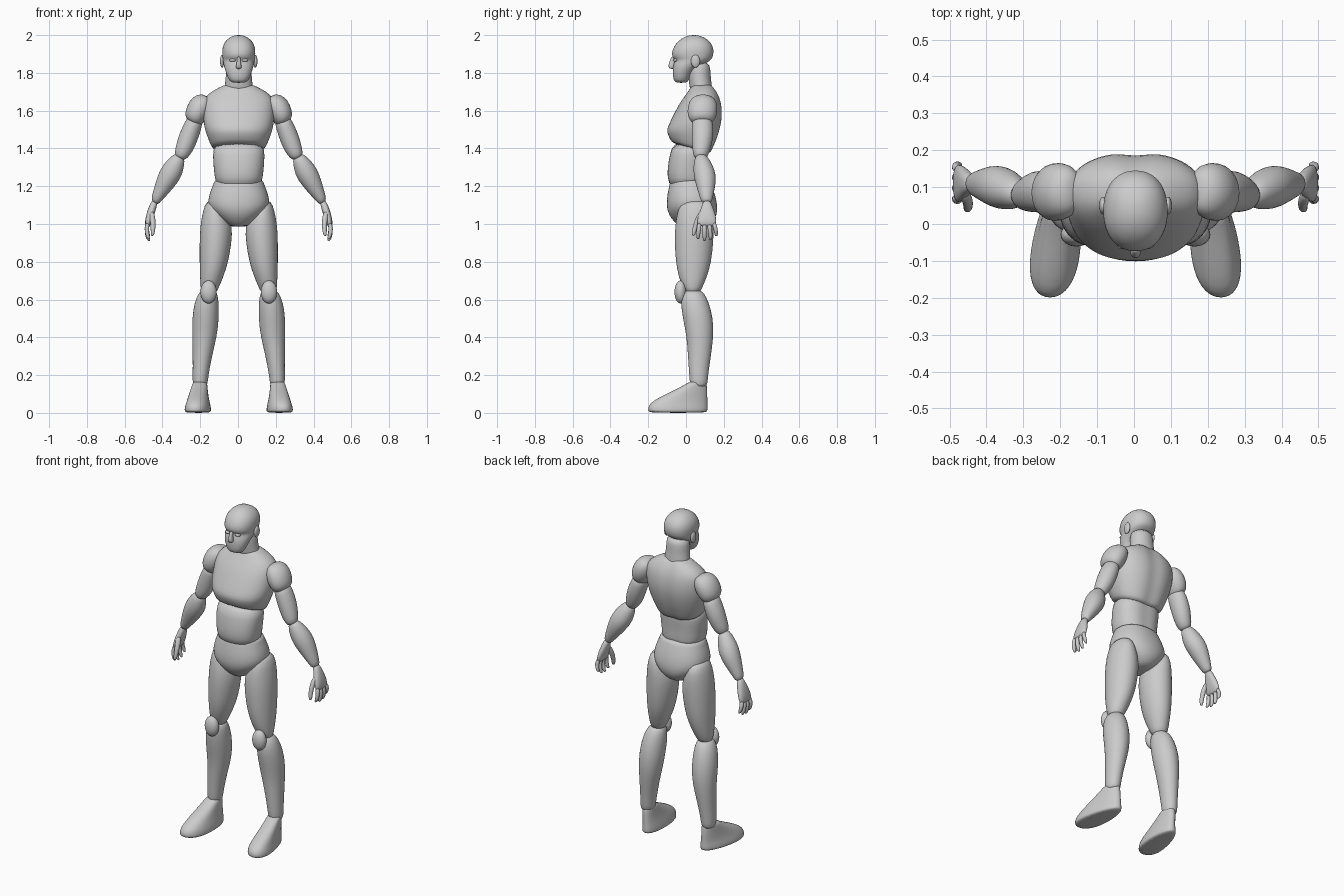
import bpy, bmesh, math

CX = 0.004  # symmetry plane of the figure


def loft(name, rings, angle=0, power=2, mirror=False, n=24, egg=0, shear=0, groove=0):
    """Skin rings (x, y, z, rx, ry[, tilt]); angle turns the rings about y."""
    bm = bmesh.new()
    ca, sa = math.cos(math.radians(angle)), math.sin(math.radians(angle))
    loops = []
    for x, y, z, rx, ry, *rest in rings:
        tilt = rest[0] if rest else 0
        loop = []
        for i in range(n):
            t = math.tau * i / n
            c, s = math.cos(t), math.sin(t)
            c = math.copysign(abs(c) ** (2 / power), c)
            s = math.copysign(abs(s) ** (2 / power), s)
            u = rx * c * (1 - egg * s)
            v = ry * s
            if s > 0:
                v -= groove * math.exp(-(u / 0.03) ** 2)
            loop.append(bm.verts.new((x + u * ca - shear * v, y + v, z + u * sa + tilt * s)))
        loops.append(loop)
    for a, b in zip(loops, loops[1:]):
        for i in range(n):
            j = (i + 1) % n
            bm.faces.new((a[i], a[j], b[j], b[i]))
    bm.faces.new(loops[0])
    bm.faces.new(loops[-1])
    return finish(name, bm, mirror, True)


def ball(name, centre, radii, mirror=False):
    bm = bmesh.new()
    bmesh.ops.create_uvsphere(bm, u_segments=24, v_segments=14, radius=1)
    bmesh.ops.scale(bm, vec=radii, verts=bm.verts)
    bmesh.ops.translate(bm, vec=centre, verts=bm.verts)
    return finish(name, bm, mirror, False)


def finish(name, bm, mirror, subdivide):
    bmesh.ops.recalc_face_normals(bm, faces=bm.faces)
    me = bpy.data.meshes.new(name)
    bm.to_mesh(me)
    bm.free()
    for p in me.polygons:
        p.use_smooth = True
    ob = bpy.data.objects.new(name, me)
    bpy.context.collection.objects.link(ob)
    ob.location.x = CX
    if mirror:
        ob.modifiers.new("Mirror", 'MIRROR').use_mirror_merge = False
    if subdivide:
        sub = ob.modifiers.new("Smooth", 'SUBSURF')
        sub.levels = sub.render_levels = 1
    return ob


def body(rows):
    """Central rings given as (z, front y, back y, half width[, tilt])."""
    return [(0, (r[1] + r[2]) / 2, r[0], r[3], (r[2] - r[1]) / 2, *r[4:]) for r in rows]


# Head and neck
loft("head", body([
    (1.747, -.052, .0, .035), (1.76, -.067, .018, .052), (1.80, -.071, .03, .068),
    (1.835, -.069, .07, .079), (1.855, -.063, .115, .083), (1.872, -.058, .135, .085),
    (1.885, -.077, .143, .087), (1.92, -.074, .149, .09), (1.955, -.055, .137, .081),
    (1.98, -.028, .112, .06), (1.995, .002, .08, .034), (2.0, .03, .055, .012)]), power=2.2)
loft("neck", body([
    (1.69, .02, .145, .085), (1.73, .02, .137, .074), (1.78, .01, .131, .069),
    (1.82, .01, .13, .068), (1.86, .02, .12, .06)]))
loft("nose", [(0, -.068, 1.888, .009, .01), (0, -.073, 1.86, .01, .015),
              (0, -.077, 1.835, .016, .019), (0, -.073, 1.82, .014, .014)], n=12)
ball("eye", (.033, -.056, 1.867), (.017, .012, .008), True)
ball("ear", (.088, .05, 1.862), (.011, .024, .034), True)

# Torso
loft("chest", body([
    (1.395, -.07, .13, .137, -.03), (1.415, -.083, .14, .146, -.03), (1.465, -.102, .167, .168, -.02),
    (1.51, -.1, .187, .183), (1.57, -.07, .197, .19), (1.63, -.04, .193, .19),
    (1.67, -.012, .182, .18), (1.70, .01, .167, .148), (1.725, .025, .15, .1),
    (1.74, .035, .135, .07)]), power=2.3, n=32, groove=.012)
loft("abdomen", body([
    (1.18, -.085, .115, .118), (1.25, -.1, .115, .128), (1.30, -.098, .115, .134),
    (1.36, -.088, .12, .138), (1.44, -.07, .125, .136)]), power=2.3, groove=.008)
loft("pelvis", body([
    (.985, -.03, .10, .04), (1.0, -.05, .13, .07), (1.03, -.08, .157, .108),
    (1.065, -.098, .167, .145), (1.10, -.104, .167, .166), (1.15, -.101, .157, .16),
    (1.20, -.09, .138, .14), (1.225, -.085, .127, .131), (1.235, -.075, .12, .122)]), power=2.2)

# Legs
loft("thigh", [
    (.13, .05, 1.13, .04, .07), (.128, .05, 1.07, .062, .095), (.118, .045, .99, .087, .104),
    (.123, .042, .90, .085, .103), (.131, .04, .80, .077, .095), (.143, .036, .72, .062, .076),
    (.155, .035, .66, .048, .05), (.157, .035, .63, .035, .035)], mirror=True)
ball("knee", (.16, -.029, .64), (.043, .032, .061), True)
loft("shin", [
    (.16, .037, .652, .03, .035), (.163, .038, .635, .05, .058), (.17, .045, .59, .064, .075),
    (.176, .064, .50, .072, .081), (.181, .075, .40, .065, .071), (.193, .071, .30, .051, .061),
    (.202, .067, .20, .042, .05), (.205, .067, .15, .04, .047), (.205, .067, .135, .03, .035)],
    mirror=True)
loft("foot", [
    (.213, -.043, .0, .06, .147), (.213, -.043, .008, .066, .157), (.213, -.043, .025, .066, .159),
    (.212, -.04, .05, .06, .154), (.211, -.017, .08, .052, .131), (.208, .025, .12, .044, .088),
    (.205, .053, .15, .039, .057), (.205, .062, .168, .034, .043)],
    mirror=True, egg=.2, shear=.12, power=2.2)

# Arms
loft("shoulder", [
    (.165, .09, 1.675, .02, .035), (.18, .09, 1.66, .05, .066), (.205, .088, 1.62, .066, .081),
    (.23, .085, 1.575, .06, .078), (.243, .085, 1.548, .05, .062), (.248, .085, 1.535, .03, .04)],
    angle=33, mirror=True)
loft("upper_arm", [
    (.225, .085, 1.565, .04, .05), (.243, .088, 1.52, .048, .058), (.268, .088, 1.455, .052, .057),
    (.288, .082, 1.40, .047, .049), (.307, .078, 1.36, .037, .039), (.312, .077, 1.345, .02, .022)],
    angle=22, mirror=True)
loft("forearm", [
    (.308, .08, 1.365, .025, .025), (.325, .085, 1.335, .043, .043), (.35, .095, 1.285, .058, .057),
    (.377, .102, 1.24, .056, .059), (.407, .106, 1.185, .043, .046), (.435, .108, 1.135, .029, .033),
    (.446, .11, 1.11, .02, .025)], angle=30, mirror=True)

# Hands
loft("palm", [
    (.443, .11, 1.125, .016, .02), (.456, .112, 1.09, .02, .029), (.468, .111, 1.05, .021, .046),
    (.48, .11, 1.01, .018, .052), (.483, .11, .985, .011, .048)], angle=12, power=2.3, mirror=True)
for name, y0, y1, tip in (("index_finger", .072, .064, .92), ("middle_finger", .098, .098, .91),
                          ("ring_finger", .123, .130, .915), ("little_finger", .148, .160, .935)):
    ym = (y0 + y1) / 2
    loft(name, [
        (.48, y0, 1.01, .012, .012), (.489, ym, (1.01 + tip) / 2 + .01, .012, .012),
        (.483, y1, tip + .02, .011, .011), (.477, y1, tip + .004, .008, .008),
        (.475, y1, tip, .004, .004)], n=12, mirror=True)
loft("thumb", [
    (.462, .085, 1.07, .012, .014), (.456, .066, 1.03, .016, .017), (.453, .05, .99, .013, .014),
    (.455, .042, .955, .012, .012), (.458, .039, .935, .006, .006)], n=12, mirror=True)
